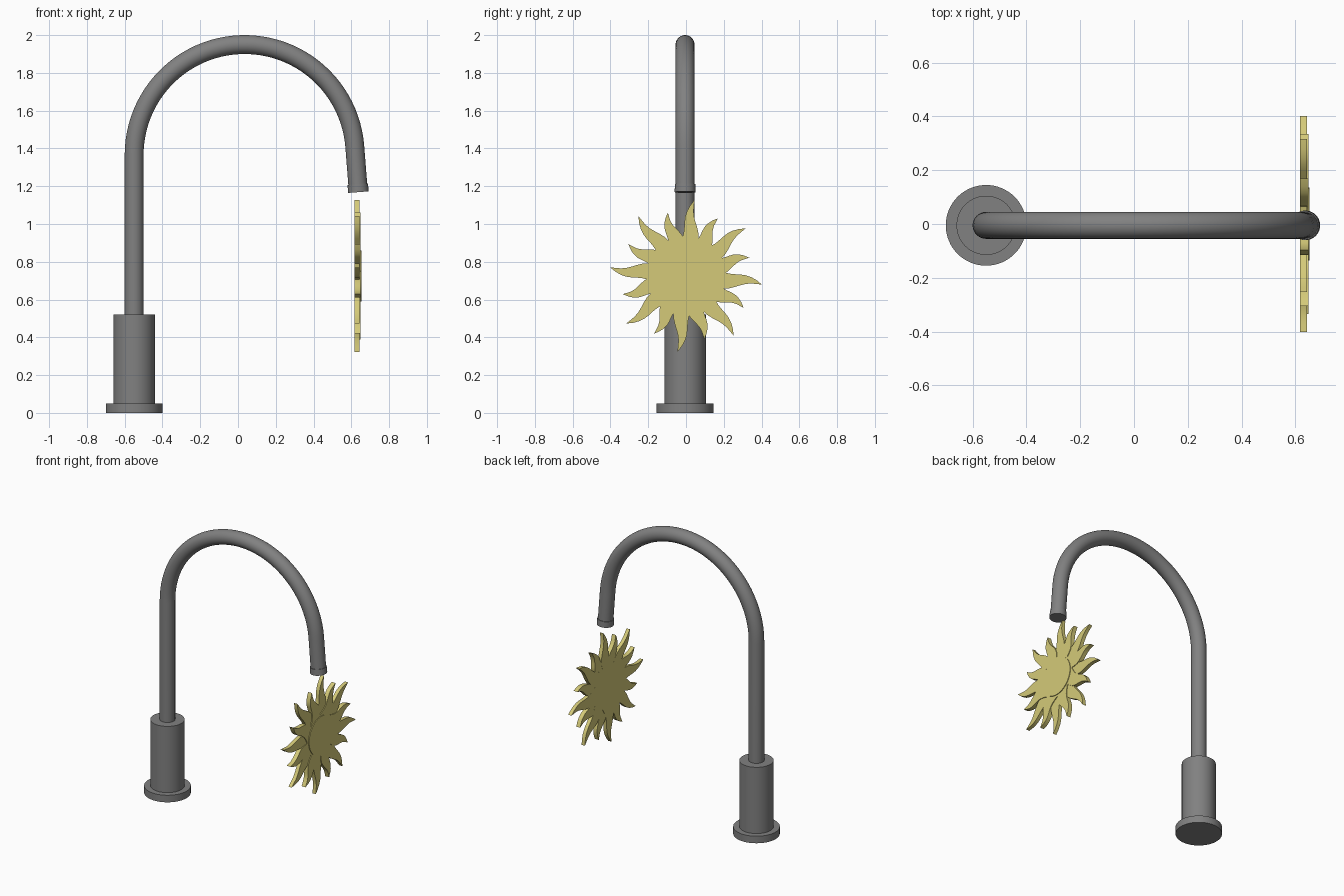
import bpy, bmesh, math
from mathutils import Vector

if "Cube" in bpy.data.objects:
    bpy.data.objects.remove(bpy.data.objects["Cube"])


def material(name, rgb):
    m = bpy.data.materials.new(name)
    m.diffuse_color = (*rgb, 1)
    m.use_nodes = True
    m.node_tree.nodes["Principled BSDF"].inputs["Base Color"].default_value = m.diffuse_color
    return m


GREY = material("grey_metal", (0.22, 0.22, 0.22))
GOLD = material("pale_gold", (0.66, 0.59, 0.19))
Y0 = -0.005      # centre line of the stand
POST_X = -0.55


def finish(name, bm, mat):
    bmesh.ops.recalc_face_normals(bm, faces=bm.faces)
    me = bpy.data.meshes.new(name)
    bm.to_mesh(me)
    bm.free()
    me.materials.append(mat)
    ob = bpy.data.objects.new(name, me)
    bpy.context.collection.objects.link(ob)
    bpy.ops.object.select_all(action='DESELECT')
    ob.select_set(True)
    bpy.context.view_layer.objects.active = ob
    bpy.ops.object.shade_smooth_by_angle(angle=math.radians(35))
    return ob


def sweep(name, path, radii, mat, sides=48):
    """Round tube with capped ends along a path of (x, z) points."""
    bm = bmesh.new()
    pts = [Vector((x, Y0, z)) for x, z in path]
    rings = []
    for i, p in enumerate(pts):
        d = (pts[min(i + 1, len(pts) - 1)] - pts[max(i - 1, 0)]).normalized()
        side = Vector((0, 1, 0))
        up = d.cross(side)
        rings.append([bm.verts.new(p + radii[i] * (math.cos(a) * side + math.sin(a) * up))
                      for a in (2 * math.pi * k / sides for k in range(sides))])
    for r0, r1 in zip(rings, rings[1:]):
        for k in range(sides):
            n = (k + 1) % sides
            bm.faces.new((r0[k], r0[n], r1[n], r1[k]))
    bm.faces.new(rings[0])
    bm.faces.new(rings[-1])
    return finish(name, bm, mat)


# Stand: foot disc and thick column
sweep("base_foot", [(POST_X, 0), (POST_X, 0.05)], [0.15] * 2, GREY, 64)
sweep("base_column", [(POST_X, 0.05), (POST_X, 0.52)], [0.11] * 2, GREY, 64)

# Gooseneck: straight post, arc and slightly splayed end
R, CX, CZ, TILT = 0.585, 0.035, 1.365, math.radians(4.5)
path = [(POST_X, 0.52)]
STEPS = 48
for i in range(STEPS + 1):
    a = math.pi + (TILT - math.pi) * i / STEPS
    path.append((CX + R * math.cos(a), CZ + R * math.sin(a)))
ex, ez = path[-1]
down = (math.sin(TILT), -math.cos(TILT))


def along(s):
    return (ex + down[0] * s, ez + down[1] * s)


path.append(along(0.205))
sweep("gooseneck_pipe", path, [0.05] * len(path), GREY)

# Collar at the pipe end
sweep("end_collar", [along(0.2), along(0.243)], [0.054, 0.055], GREY)

# Sun plate, facing +x
SUN_Z, BACK = 0.725, 0.617


def plate(name, outline, x0, x1):
    bm = bmesh.new()
    face = bm.faces.new([bm.verts.new((x0, y, SUN_Z + z)) for y, z in outline])
    ext = bmesh.ops.extrude_face_region(bm, geom=[face], use_keep_orig=True)
    verts = [g for g in ext["geom"] if isinstance(g, bmesh.types.BMVert)]
    bmesh.ops.translate(bm, verts=verts, vec=(x1 - x0, 0, 0))
    return finish(name, bm, GOLD)


def flame_star(length, start, count=8, steps=9, r0=0.14):
    """Outline of wavy rays whose tips lean clockwise."""
    out = []
    lean = length * math.sin(math.radians(6.5))
    reach = length * math.cos(math.radians(6.5))
    for k in range(count):
        a = start + 2 * math.pi * k / count
        c, s = math.cos(a), math.sin(a)
        right, left = [], []
        for i in range(steps + 1):
            t = i / steps
            r = r0 + (reach - r0) * t
            mid = -lean * t - 0.013 * math.sin(2 * math.pi * t)
            w = 0.053 * (1 - t) ** 0.75
            right.append((r * c - (mid - w) * s, r * s + (mid - w) * c))
            if i < steps:
                left.append((r * c - (mid + w) * s, r * s + (mid + w) * c))
        out += right + left[::-1]
    return out


plate("sun_long_rays", flame_star(0.405, 0), BACK, 0.643)
plate("sun_short_rays", flame_star(0.349, math.pi / 8), BACK + 0.0005, 0.648)
circle = [(0.135 * math.cos(2 * math.pi * k / 48), 0.135 * math.sin(2 * math.pi * k / 48))
          for k in range(48)]
plate("sun_centre_disc", circle, BACK + 0.001, 0.653)
